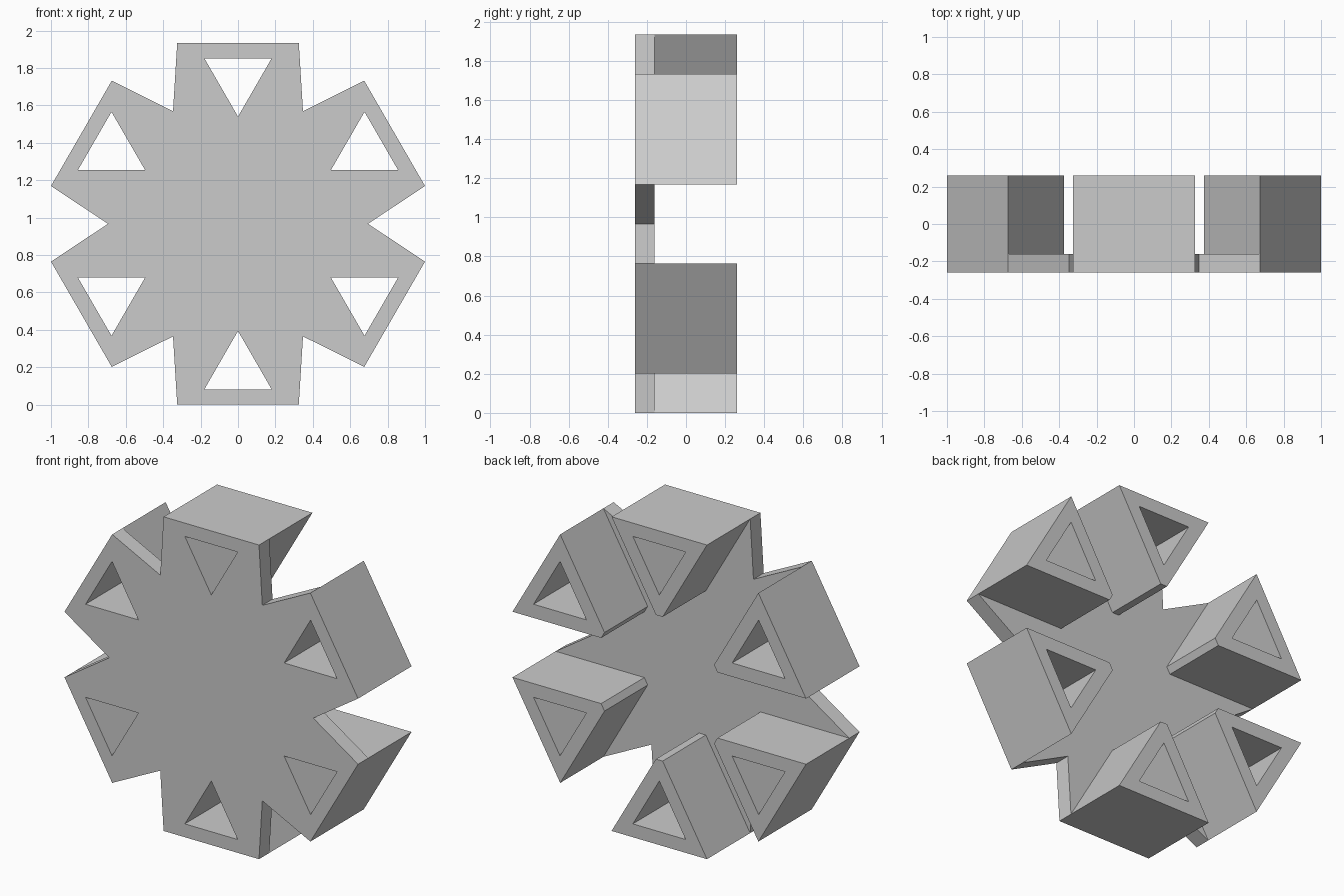
import bpy
import bmesh
from math import cos, sin, radians

if "Cube" in bpy.data.objects:
    bpy.data.objects.remove(bpy.data.objects["Cube"], do_unlink=True)

ARMS = 6
FRONT, STEP, BACK = -0.26, -0.16, 0.26   # plate front, plate back, post back
CENTRE_Z = 0.967
OUTER, HALF = 0.967, 0.325               # distance and half width of an arm end
TIP, TIP_HALF = 0.444, 0.023             # blunt inner end of a post
HOLE_OUT, HOLE_IN, HOLE_HALF = 0.885, 0.573, 0.18
NOTCH = 0.695

grey = bpy.data.materials.new("plain grey")
grey.use_nodes = True
colour = (0.6, 0.6, 0.6, 1)
grey.diffuse_color = colour
grey.node_tree.nodes["Principled BSDF"].inputs["Base Color"].default_value = colour

bm = bmesh.new()


def at(angle, r, side=0):
    """Point in the front plane: r outward along the arm, side across it."""
    a = radians(angle)
    return (r * cos(a) - side * sin(a), CENTRE_Z + r * sin(a) + side * cos(a))


def cap(points, y):
    bm.faces.new([bm.verts.new((x, y, z)) for x, z in points])


def wall(p, q, y0, y1):
    bm.faces.new([bm.verts.new((x, y, z)) for (x, z), y in
                  ((p, y0), (q, y0), (q, y1), (p, y1))])


core = []
for i in range(ARMS):
    angle = 30 + i * 360 / ARMS
    notch_a, notch_b = at(angle - 30, NOTCH), at(angle + 30, NOTCH)
    a, b = at(angle, OUTER, -HALF), at(angle, OUTER, HALF)
    tip_a, tip_b = at(angle, TIP, -TIP_HALF), at(angle, TIP, TIP_HALF)
    hole = [at(angle, HOLE_OUT, -HOLE_HALF), at(angle, HOLE_OUT, HOLE_HALF),
            at(angle, HOLE_IN)]
    core += [notch_a, a, tip_a, tip_b, b]

    # Post ends, as rings around the triangular hole
    for y in (FRONT, BACK):
        cap((a, b, hole[1], hole[0]), y)
        cap((a, hole[0], hole[2], tip_a), y)
        cap((b, tip_b, hole[2], hole[1]), y)
        cap((tip_a, hole[2], tip_b), y)

    # Hole lining
    for k in range(3):
        wall(hole[k], hole[k - 1], FRONT, BACK)

    # Outer end, post sides and plate rim
    wall(a, b, FRONT, STEP)
    wall(a, b, STEP, BACK)
    for p, q in ((a, tip_a), (tip_a, tip_b), (tip_b, b)):
        wall(p, q, STEP, BACK)
    for p, q in ((notch_a, a), (b, notch_b)):
        wall(p, q, FRONT, STEP)

# Central plate, front and back
cap(core, FRONT)
cap(core, STEP)

bmesh.ops.remove_doubles(bm, verts=bm.verts, dist=0.0005)
bmesh.ops.recalc_face_normals(bm, faces=bm.faces)
mesh = bpy.data.meshes.new("six_post_star_plate")
bm.to_mesh(mesh)
bm.free()
mesh.materials.append(grey)
star = bpy.data.objects.new("six_post_star_plate", mesh)
bpy.context.collection.objects.link(star)
